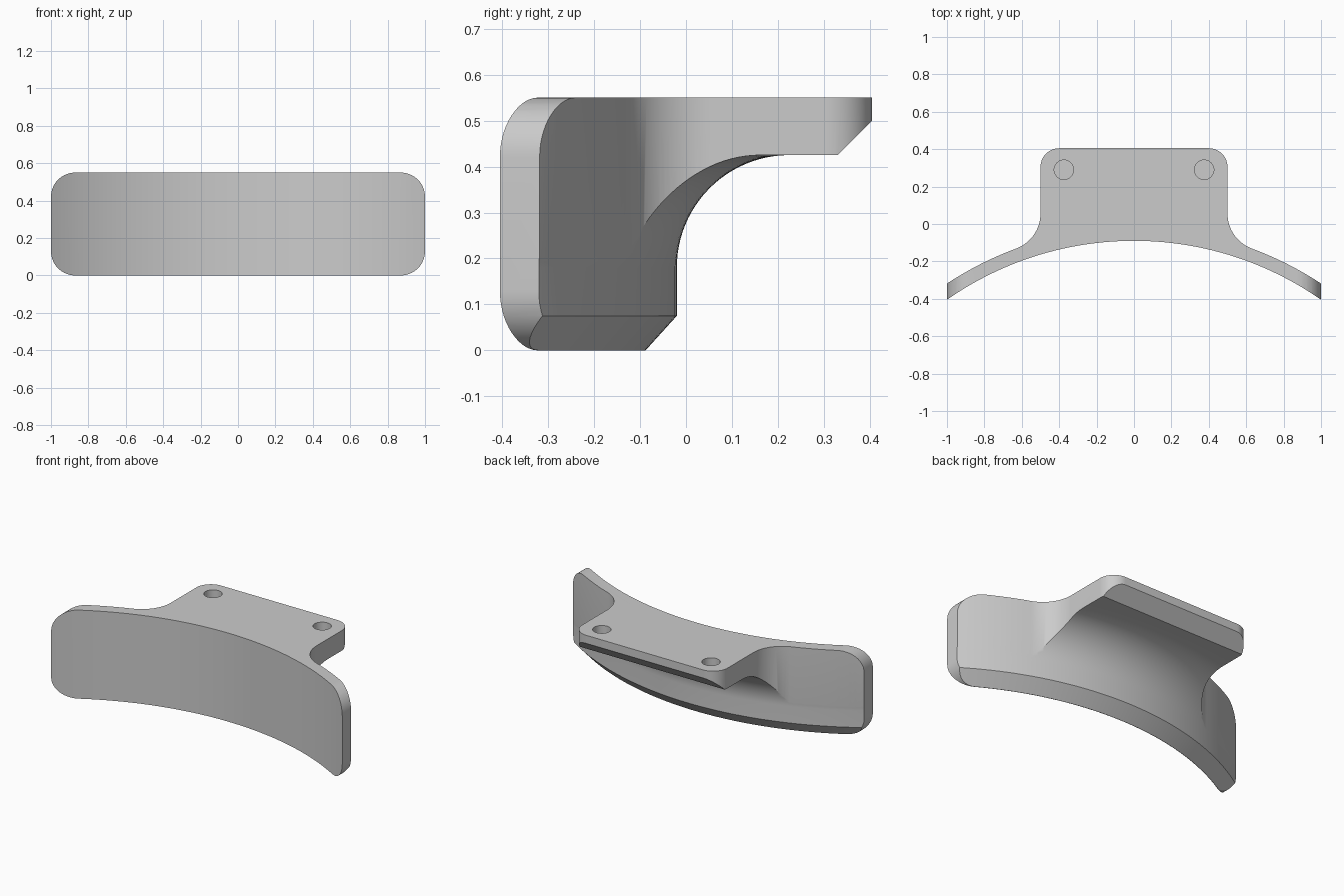
import bpy
import bmesh
from math import sin, cos, atan2, asin, sqrt, radians, pi

if "Cube" in bpy.data.objects:
    bpy.data.objects.remove(bpy.data.objects["Cube"], do_unlink=True)

CY = -1.835                  # y of the axis the curved plate bends around
R_IN, R_OUT = 1.745, 1.815   # front and back radius of the plate
HEIGHT = 0.55

grey = bpy.data.materials.new("plain_grey")
grey.use_nodes = True
grey.diffuse_color = (0.6, 0.6, 0.6, 1)
grey.node_tree.nodes["Principled BSDF"].inputs["Base Color"].default_value = (0.6, 0.6, 0.6, 1)


def arc(cx, cy, r, start, end, n):
    """Points on a circle arc, angles in radians."""
    return [(cx + r * cos(start + (end - start) * i / n),
             cy + r * sin(start + (end - start) * i / n)) for i in range(n + 1)]


def loft(name, rings):
    """Closed solid through a row of matching rings."""
    bm = bmesh.new()
    rows = [[bm.verts.new(p) for p in ring] for ring in rings]
    n = len(rows[0])
    for a, b in zip(rows, rows[1:]):
        for i in range(n):
            j = (i + 1) % n
            bm.faces.new((a[i], a[j], b[j], b[i]))
    bm.faces.new(rows[0])
    bm.faces.new(rows[-1][::-1])
    bmesh.ops.recalc_face_normals(bm, faces=bm.faces)
    mesh = bpy.data.meshes.new(name)
    bm.to_mesh(mesh)
    bm.free()
    mesh.materials.append(grey)
    obj = bpy.data.objects.new(name, mesh)
    bpy.context.collection.objects.link(obj)
    return obj


def combine(target, tool, operation):
    """Apply a boolean and drop the tool."""
    mod = target.modifiers.new("cut", "BOOLEAN")
    mod.operation, mod.object, mod.solver = operation, tool, "EXACT"
    bpy.ops.object.select_all(action="DESELECT")
    bpy.context.view_layer.objects.active = target
    target.select_set(True)
    bpy.ops.object.modifier_apply(modifier=mod.name)
    bpy.data.objects.remove(tool, do_unlink=True)


# Side section swept around the axis: chamfered foot, cove and shelf
COVE = 0.245
section = [(R_IN, -0.05), (R_IN + 0.002, -0.05), (R_IN + 0.002, 0), (R_OUT, 0.075)]
section += arc(R_OUT + COVE, 0.18, COVE, pi, pi / 2, 24)
section += [(2.4, 0.425), (2.4, 0.65), (R_IN, 0.65)]
sweep = [radians(a) for a in range(-40, 41)]
bracket = loft("curved_bracket",
               [[(r * sin(a), CY + r * cos(a), z) for r, z in section] for a in sweep])

# Plan outline: wings, side fillets and the rounded shelf
R_BACK, FILLET = R_OUT + 0.0015, 0.2
fx = 0.5 + FILLET
fy = CY + sqrt((R_BACK + FILLET) ** 2 - fx ** 2)
wing = pi / 2 - radians(38)
tangent = pi / 2 - asin(fx / (R_BACK + FILLET))
half = arc(0, CY, R_BACK, pi / 2 - radians(38), tangent, 24)
half += arc(fx, fy, FILLET, atan2(CY - fy, -fx), -pi, 20)[1:]
half += arc(0.4, 0.305, 0.1, 0, pi / 2, 14)
plan = half + [(-x, y) for x, y in reversed(half)]
plan += arc(0, CY, 1.7, pi - wing, wing, 60)
combine(bracket, loft("plan_cutter", [[(x, y, z) for x, y in plan] for z in (-0.2, 0.8)]),
        "INTERSECT")

# Rounded front outline
CORNER = 0.13
front = []
for i, (sx, z) in enumerate([(1, HEIGHT - CORNER), (-1, HEIGHT - CORNER), (-1, CORNER), (1, CORNER)]):
    front += arc(sx * (1 - CORNER), z, CORNER, i * pi / 2, (i + 1) * pi / 2, 14)
combine(bracket, loft("front_cutter", [[(x, y, z) for x, z in front] for y in (-1, 1)]),
        "INTERSECT")

# Chamfer under the shelf's rear edge
wedge = [(0.305, 0.4), (0.455, 0.55), (0.455, 0.4)]
combine(bracket, loft("chamfer_cutter", [[(x, y, z) for y, z in wedge] for x in (-0.8, 0.8)]),
        "DIFFERENCE")

# Two blind holes in the shelf
for side in (-1, 1):
    circle = arc(side * 0.375, 0.29, 0.052, 0, 2 * pi, 32)[:-1]
    combine(bracket, loft("hole_cutter", [[(x, y, z) for x, y in circle] for z in (0.475, 0.7)]),
            "DIFFERENCE")

bpy.ops.object.select_all(action="DESELECT")
bpy.context.view_layer.objects.active = bracket
bracket.select_set(True)
bpy.ops.object.shade_smooth_by_angle(angle=radians(30))
